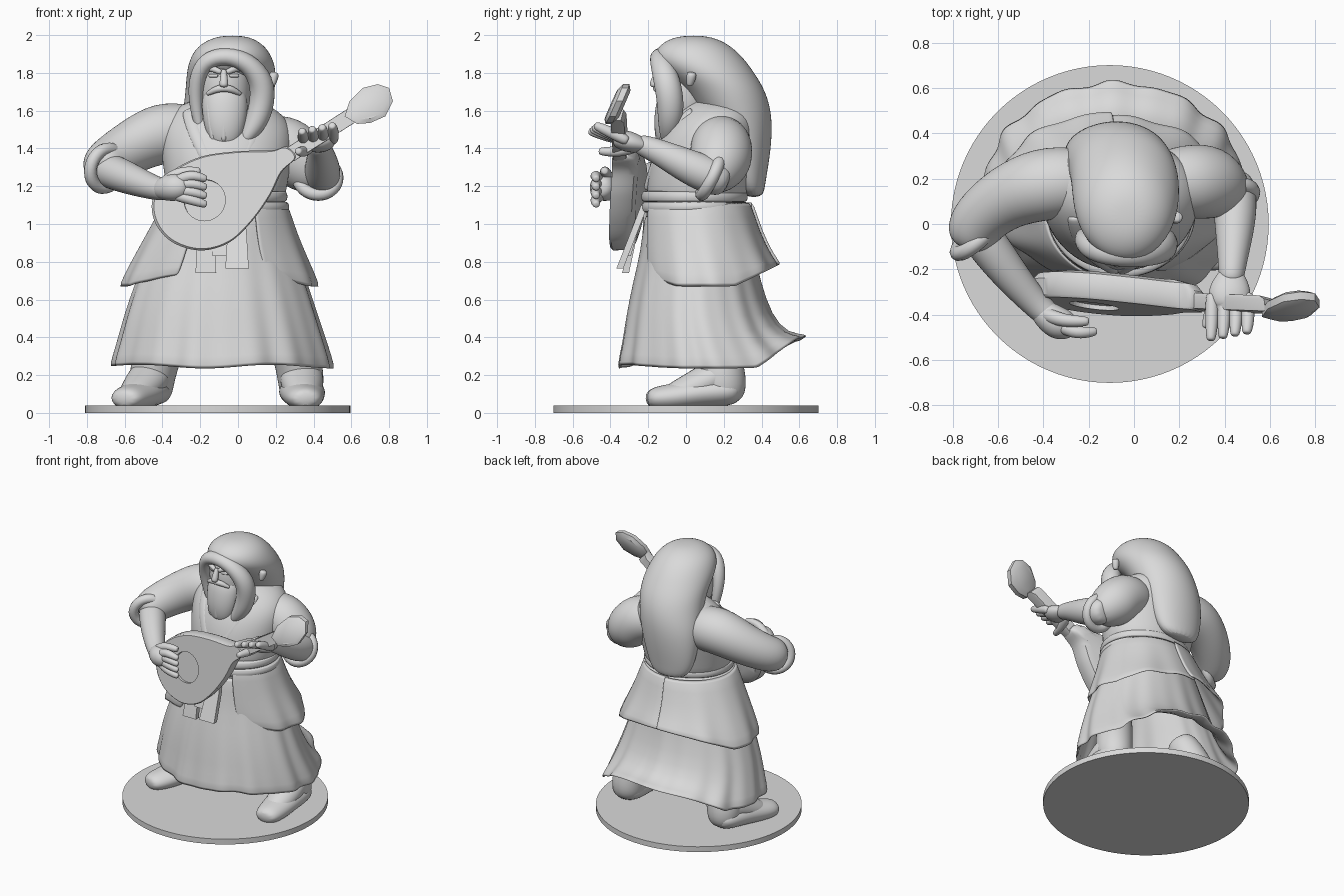
import bpy, bmesh, math
from mathutils import Vector

cube = bpy.data.objects.get("Cube")
if cube:
    bpy.data.objects.remove(cube, do_unlink=True)

grey = bpy.data.materials.new("plain grey")
grey.use_nodes = True
grey.diffuse_color = (0.7, 0.7, 0.7, 1)
grey.node_tree.nodes["Principled BSDF"].inputs["Base Color"].default_value = (0.7, 0.7, 0.7, 1)


def finish(ob, subsurf=0, angle=60):
    ob.data.materials.clear()
    ob.data.materials.append(grey)
    bpy.ops.object.select_all(action='DESELECT')
    ob.select_set(True)
    bpy.context.view_layer.objects.active = ob
    bpy.ops.object.shade_smooth_by_angle(angle=math.radians(angle))
    if subsurf:
        m = ob.modifiers.new("Smooth", 'SUBSURF')
        m.levels = m.render_levels = subsurf
    return ob


def loft(name, rings, closed=True, caps=True, subsurf=0, thick=0, angle=60):
    """Skin a list of point rings into one object."""
    bm = bmesh.new()
    rows = [[bm.verts.new(p) for p in ring] for ring in rings]
    n = len(rows[0])
    for a, b in zip(rows, rows[1:]):
        for i in range(n if closed else n - 1):
            j = (i + 1) % n
            bm.faces.new((a[i], a[j], b[j], b[i]))
    if caps:
        bm.faces.new(rows[0])
        bm.faces.new(rows[-1])
    bmesh.ops.recalc_face_normals(bm, faces=bm.faces)
    me = bpy.data.meshes.new(name)
    bm.to_mesh(me)
    bm.free()
    ob = bpy.data.objects.new(name, me)
    bpy.context.collection.objects.link(ob)
    if thick:
        s = ob.modifiers.new("Cloth", 'SOLIDIFY')
        s.thickness, s.offset = thick, 0
    return finish(ob, subsurf, angle)


def stack(name, levels, n=20):
    """Body form from horizontal ellipses (z, cx, cy, rx, ry)."""
    turn = [math.tau * i / n for i in range(n)]
    return loft(name, [[(cx + rx * math.cos(a), cy + ry * math.sin(a), z) for a in turn]
                       for z, cx, cy, rx, ry in levels], subsurf=2)


def tube(name, pts, squash=1, up=(0, 0, 1), n=10):
    """Rounded limb through (x, y, z, radius) points."""
    p = [Vector(q[:3]) for q in pts]
    r = [q[3] for q in pts]
    d0, d1 = (p[0] - p[1]).normalized(), (p[-1] - p[-2]).normalized()
    p = [p[0] + d0 * r[0] * .5] + p + [p[-1] + d1 * r[-1] * .5]
    r = [r[0] * .6] + r + [r[-1] * .6]
    rings = []
    for i, (c, rad) in enumerate(zip(p, r)):
        t = (p[min(i + 1, len(p) - 1)] - p[max(i - 1, 0)]).normalized()
        side = t.cross(Vector(up)).normalized()
        nor = side.cross(t)
        rings.append([c + rad * 1.04 * (side * math.cos(a) + nor * squash * math.sin(a))
                      for a in (math.tau * k / n for k in range(n))])
    return loft(name, rings, subsurf=2)


def skirt(name, levels, start, end, folds, amp, hem, steps):
    """Pleated cloth between two angles, folds deepening to the hem."""
    closed = end - start >= 360
    rings = []
    for k, (z, cx, cy, rx, ry) in enumerate(levels):
        t = k / (len(levels) - 1)
        ring = []
        for i in range(steps):
            a = math.radians(start + (end - start) * i / (steps if closed else steps - 1))
            f = 1 + amp * t * (math.sin(folds * a) + .6 * math.sin(folds * 1.6 // 1 * a + 1))
            x, y = cx + rx * f * math.cos(a), cy + ry * f * math.sin(a)
            ring.append((x, y, z + hem(x, y) * t ** 3))
        rings.append(ring)
    return loft(name, rings, closed, False, 1, .02)


def smooth_outline(pts, cuts=6):
    """Closed Catmull-Rom curve through 2D points."""
    out, n = [], len(pts)
    for i in range(n):
        a, b, c, d = (Vector(pts[(i + k) % n]) for k in (-1, 0, 1, 2))
        for s in range(cuts):
            t = s / cuts
            out.append(.5 * (2 * b + (c - a) * t + (2 * a - 5 * b + 4 * c - d) * t * t
                             + (3 * b - a - 3 * c + d) * t ** 3))
    return out


def slab(name, outline, steps, plane=(-.53, -.12, .13)):
    """Instrument piece: outline on a tilted front plane, (depth, scale) steps back."""
    mid = sum(outline, Vector((0, 0))) / len(outline)
    rings = []
    for depth, s in steps:
        pts = [mid + (q - mid) * s for q in outline]
        rings.append([(q.x, plane[0] + plane[1] * q.x + plane[2] * q.y + depth, q.y) for q in pts])
    return loft(name, rings, angle=35)


# Round base
bpy.ops.mesh.primitive_cylinder_add(vertices=96, radius=.702, depth=.04, location=(-.107, 0, .02))
base = bpy.context.object
base.name = "base"
finish(base, angle=30)

# Boots and legs
for name, x, toe in (("right", -.46, -.13), ("left", .335, .02)):
    tube(name + "_boot", [(x, .23, .115, .125), (x + toe * .3, .08, .11, .125),
                          (x + toe * .7, -.06, .085, .11), (x + toe, -.16, .078, .095)], .66)
    tube(name + "_leg", [(x, .2, .1, .12), (x, .185, .22, .13), (x * .75, .1, .5, .12)], 1.05, (0, 1, 0))
    tube(name + "_instep", [(x, .17, .2, .125), (x + toe * .4, .04, .13, .11), (x + toe * .8, -.08, .09, .08)], .8)

# Long robe skirt with trailing back
skirt("robe_skirt", [(1.05, -.07, .05, .31, .26), (.85, -.08, .06, .38, .29), (.7, -.09, .055, .44, .325),
                     (.5, -.09, .065, .505, .375), (.36, -.085, .1, .545, .43), (.24, -.085, .135, .583, .495)],
      0, 360, 13, .016, lambda x, y: .16 * max(0, (y - .38) / .24) + .01 * math.sin(x * 9), 180)

# Overskirt panels, open at the front and split behind
over = [(1.12, -.06, .05, .31, .28), (.95, -.08, .07, .38, .31), (.8, -.09, .1, .455, .345), (.68, -.095, .12, .515, .36)]


def over_hem(x, y):
    return .11 * max(0, (y - .26) / .22) + .07 * max(0, (-y - .05) / .2) - .015


skirt("left_overskirt", over, -62, 96, 9, .016, over_hem, 64)
skirt("right_overskirt", [(z, a, b, c + .01, d + .015) for z, a, b, c, d in over], 90, 245, 9, .016, over_hem, 64)

# Sash and hanging tails
for k, z in enumerate((1.09, 1.145)):
    stack("sash_%d" % k, [(z - .03, -.06, .045, .29, .25), (z - .03, -.06, .045, .335 - k * .01, .285),
                          (z + .03, -.06, .045, .335 - k * .01, .285), (z + .03, -.06, .045, .29, .25)], 32)
for k, (x, z, w, lean) in enumerate(((-.17, .74, .055, -.32), (-.095, .83, .04, -.31), (-.005, .765, .062, -.35))):
    loft("sash_tail_%d" % k, [[(c - s, y - .018, h), (c + s, y - .018, h), (c + s, y + .018, h), (c - s, y + .018, h)]
                              for c, y, h, s in ((x * .6 - .03, -.22, 1.1, w * .6), (x, -.27, .97, w * .8), (x, lean, z, w))])

# Torso with crossed collar
stack("torso", [(1.06, -.06, .05, .30, .26), (1.2, -.06, .06, .325, .275), (1.36, -.06, .09, .35, .28),
                (1.5, -.06, .13, .36, .26), (1.6, -.07, .17, .3, .21), (1.67, -.08, .16, .15, .13)])
for s in (-1, 1):
    tube("collar", [(-.07 + s * .19, .02, 1.59, .04), (-.07 + s * .15, -.12, 1.45, .04), (-.07 + s * .02, -.205, 1.2, .035)],
         .6, (0, 1, 0))

# Sleeves, forearms and cuffs
tube("right_sleeve", [(-.22, .19, 1.48, .15), (-.41, .18, 1.49, .165), (-.57, .12, 1.405, .14),
                      (-.69, .02, 1.33, .125), (-.72, -.05, 1.3, .115)], n=14)
tube("left_sleeve", [(.12, .18, 1.44, .14), (.25, .19, 1.42, .165), (.34, .185, 1.33, .165), (.41, .15, 1.26, .125)], n=14)
tube("right_forearm", [(-.7, -.02, 1.29, .1), (-.56, -.21, 1.235, .085), (-.43, -.36, 1.185, .062), (-.38, -.4, 1.185, .062)])
tube("left_forearm", [(.44, .18, 1.235, .1), (.45, .04, 1.29, .1), (.435, -.17, 1.395, .064), (.43, -.24, 1.42, .058)])
for name, at, aim in (("right_cuff", (-.7, -.06, 1.295), (.6, -.7, -.2)), ("left_cuff", (.42, .13, 1.25), (.1, -.9, .45))):
    bpy.ops.mesh.primitive_torus_add(major_radius=.105, minor_radius=.034, major_segments=32, minor_segments=10,
                                     location=at, rotation=Vector(aim).to_track_quat('Z', 'Y').to_euler())
    bpy.context.object.name = name
    finish(bpy.context.object)

# Hands
tube("right_palm", [(-.41, -.385, 1.185, .06), (-.34, -.44, 1.195, .078), (-.29, -.45, 1.195, .065)], 1)
tube("left_palm", [(.43, -.22, 1.415, .06), (.425, -.28, 1.43, .095), (.42, -.34, 1.445, .095)], .6)
for i in range(4):
    z = 1.115 + .045 * i
    tube("right_finger_%d" % i, [(-.33, -.45, .55 + z * .54, .03), (-.25, -.485, z + .015, .029), (-.175, -.475, z - .01, .022)])
    x = .345 + .053 * i
    tube("left_finger_%d" % i, [(x, -.32, 1.445, .03), (x, -.42, 1.465 + .01 * i, .03), (x - .005, -.505 + .01 * i, 1.49 + .01 * i, .023)])
tube("right_thumb", [(-.39, -.4, 1.22, .035), (-.31, -.43, 1.28, .03), (-.21, -.43, 1.28, .023)])
tube("left_thumb", [(.38, -.27, 1.41, .035), (.345, -.36, 1.38, .03), (.32, -.45, 1.385, .023)])

# Lute body with a recessed sound hole
body = slab("lute_body", smooth_outline([(-.45, 1.14), (-.44, 1.01), (-.35, .905), (-.2, .86), (-.05, .9), (.07, 1.01),
                                         (.17, 1.15), (.235, 1.28), (.31, 1.355), (.26, 1.41), (.18, 1.39), (0, 1.385), (-.2, 1.355), (-.36, 1.27)]),
            [(0, .97), (.012, 1), (.085, .99), (.115, .92), (.13, .75)])
bpy.ops.mesh.primitive_cylinder_add(vertices=40, radius=.11, depth=.1, location=(-.18, -.392, 1.13),
                                    rotation=Vector((.12, 1, -.13)).to_track_quat('Z', 'Y').to_euler())
hole = bpy.context.object
hole.hide_render = True
cut = body.modifiers.new("Sound hole", 'BOOLEAN')
cut.object, cut.operation = hole, 'DIFFERENCE'
bpy.context.view_layer.objects.active = body
bpy.ops.object.modifier_apply(modifier=cut.name)
bpy.data.objects.remove(hole, do_unlink=True)

# Lute neck and backward-tilted peg head
slab("lute_neck", [Vector(q) for q in ((.2, 1.32), (.24, 1.392), (.58, 1.61), (.64, 1.55), (.3, 1.335))],
     [(.006, .97), (.016, 1), (.06, .97), (.075, .85)])
slab("peg_head", [Vector(q) for q in ((.565, 1.57), (.59, 1.65), (.66, 1.72), (.74, 1.74), (.8, 1.72), (.82, 1.65),
                                      (.78, 1.57), (.7, 1.535), (.63, 1.53))],
     [(-.005, .75), (.012, 1), (.045, 1), (.065, .7)], (-1.115, .03, .43))

# Head, nose, brows, eyes, moustache and beard
stack("head", [(1.55, -.07, .02, .1, .1), (1.62, -.07, 0, .135, .13), (1.75, -.07, -.01, .14, .135), (1.9, -.07, .02, .12, .13)])
tube("nose", [(-.075, -.145, 1.81, .016), (-.075, -.165, 1.76, .022), (-.075, -.17, 1.735, .025)], up=(0, 1, 0))
tube("moustache", [(-.16, -.125, 1.69, .012), (-.115, -.15, 1.715, .02), (-.075, -.158, 1.72, .02),
                   (-.035, -.15, 1.715, .02), (.01, -.125, 1.69, .012)])
for s in (-1, 1):
    tube("brow", [(-.075 + s * .02, -.145, 1.805, .016), (-.075 + s * .06, -.135, 1.825, .018), (-.075 + s * .1, -.1, 1.82, .014)])
    tube("eye", [(-.075 + s * .035, -.13, 1.785, .01), (-.075 + s * .075, -.115, 1.785, .01)])
tube("beard", [(-.07, -.06, 1.68, .12), (-.07, -.08, 1.6, .12), (-.07, -.095, 1.52, .108), (-.07, -.1, 1.45, .085)], .7, (0, 1, 0), 14)
for k in range(-2, 3):
    tube("beard_lock", [(-.075 + .04 * k, -.135 + .012 * abs(k), 1.65, .015), (-.075 + .037 * k, -.152 + .012 * abs(k), 1.56, .02),
                        (-.075 + .028 * k, -.145 + .01 * abs(k), 1.45, .018)], 1, (0, 1, 0))

# Hood hanging down the back, with a swept rolled front edge
stack("hood", [(1.14, -.11, .36, .11, .05), (1.21, -.11, .335, .175, .085), (1.35, -.1, .32, .21, .125),
               (1.5, -.08, .3, .23, .16), (1.62, -.055, .25, .235, .2), (1.72, -.04, .2, .24, .215), (1.8, -.035, .125, .24, .24),
               (1.87, -.035, .07, .225, .245), (1.94, -.035, .045, .185, .2), (1.985, -.03, .04, .11, .12), (1.997, -.03, .04, .04, .04)])
tube("hood_edge", [(-.2, -.04, 1.5, .025), (-.225, -.05, 1.62, .035), (-.225, -.08, 1.76, .045), (-.175, -.12, 1.87, .05),
                   (-.06, -.14, 1.895, .05), (.05, -.135, 1.86, .055), (.13, -.1, 1.76, .07), (.13, -.08, 1.64, .07),
                   (.095, -.085, 1.53, .062), (.04, -.1, 1.45, .035)], 1.05, (0, 1, 0))
tube("side_curl", [(.18, .02, 1.74, .02), (.19, .03, 1.79, .03)], 1, (0, 1, 0))
